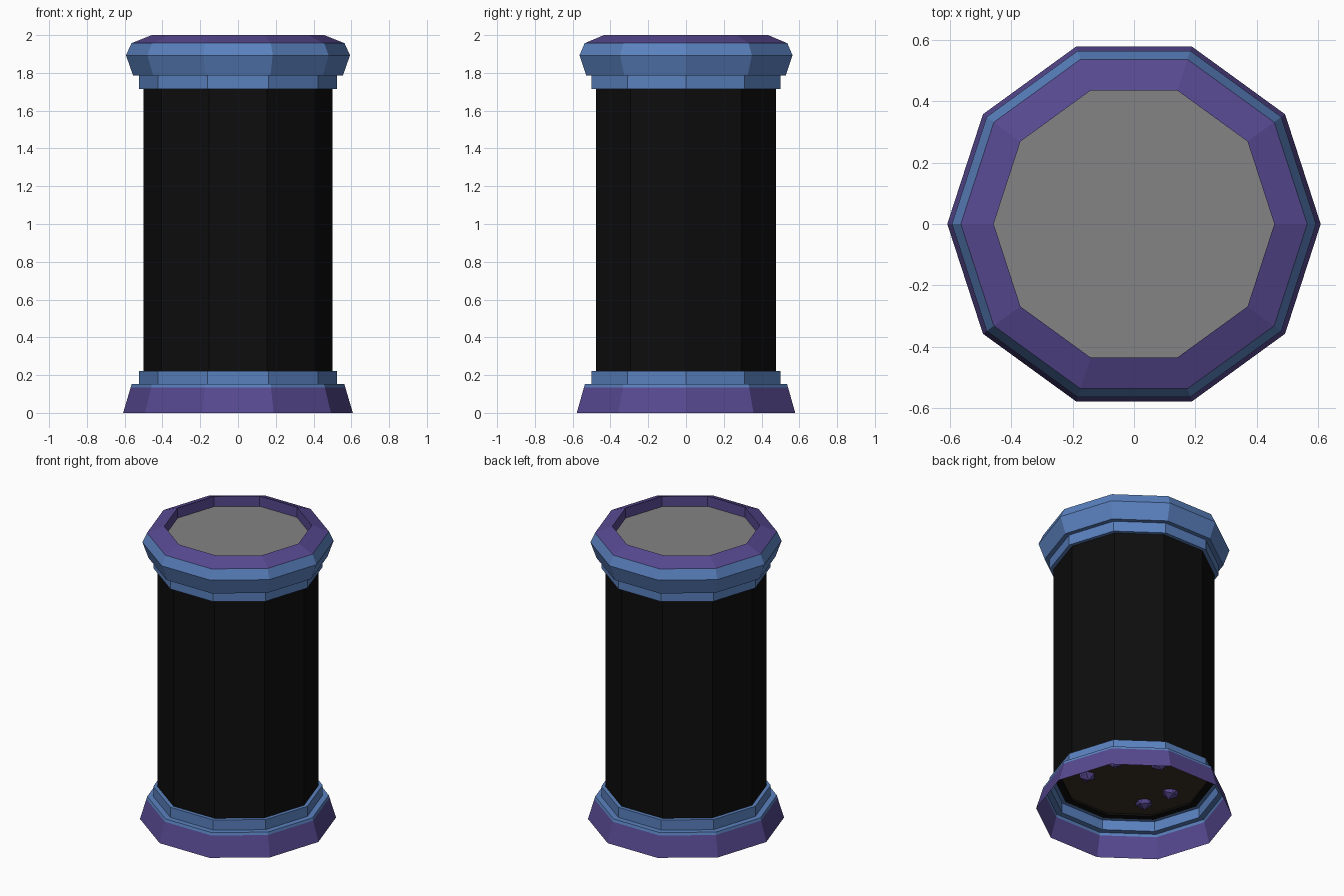
import bpy, bmesh, math
from mathutils import Matrix, Vector

if "Cube" in bpy.data.objects:
    bpy.data.objects.remove(bpy.data.objects["Cube"])

SIDES = 10


def material(name, rgb):
    m = bpy.data.materials.new(name)
    m.diffuse_color = (*rgb, 1.0)
    m.use_nodes = True
    m.node_tree.nodes["Principled BSDF"].inputs["Base Color"].default_value = m.diffuse_color
    return m


PURPLE = material("purple", (0.095, 0.066, 0.28))
BLUE = material("steel blue", (0.102, 0.22, 0.52))
BLACK = material("black glass", (0.004, 0.004, 0.004))
GREY = material("grey", (0.23, 0.23, 0.23))
BROWN = material("soil brown", (0.045, 0.028, 0.017))


def finish(bm, name, mat):
    mesh = bpy.data.meshes.new(name)
    bm.to_mesh(mesh)
    bm.free()
    mesh.materials.append(mat)
    obj = bpy.data.objects.new(name, mesh)
    bpy.context.collection.objects.link(obj)
    return obj


def lathe(name, profile, mat, cap=False):
    """Ten-sided shell from (radius, height) pairs, listed going up the outside."""
    bm = bmesh.new()
    rings = []
    for r, z in profile:
        rings.append([bm.verts.new((r * math.cos(math.tau * i / SIDES),
                                    r * math.sin(math.tau * i / SIDES), z))
                      for i in range(SIDES)])
    for a, b in zip(rings, rings[1:]):
        for i in range(SIDES):
            j = (i + 1) % SIDES
            bm.faces.new((a[i], a[j], b[j], b[i]))
    if cap:
        bm.faces.new(rings[-1])
    return finish(bm, name, mat)


# Base: flared purple foot, then a blue step and collar (hollow underneath)
lathe("base_foot", [(0.608, 0), (0.568, 0.135)], PURPLE)
lathe("base_collar", [(0.568, 0.135), (0.563, 0.153), (0.525, 0.153),
                      (0.525, 0.222), (0.5, 0.222)], BLUE)

# Dark glass body with an inturned lower edge
lathe("glass_body", [(0.455, 0.235), (0.455, 0.222), (0.5, 0.222), (0.5, 1.715)], BLACK)

# Lid: blue collar and bevelled ring, purple top rim with a sunken grey panel
lathe("lid_ring", [(0.5, 1.715), (0.525, 1.715), (0.525, 1.785), (0.555, 1.785),
                   (0.593, 1.893), (0.564, 1.957)], BLUE)
lathe("lid_rim", [(0.564, 1.957), (0.457, 2.0), (0.457, 1.93)], PURPLE)
lathe("lid_panel", [(0.457, 1.93)], GREY, cap=True)

# Soil floor inside the jar
lathe("soil", [(0.455, 0.235)], BROWN, cap=True)

# Purple crystals set in the soil, showing slightly below it
spots = [(-0.287, 0.065), (0.17, 0.17), (0.036, -0.30), (0.21, -0.19), (-0.10, 0.22)]
for n, (u, d) in enumerate(spots):
    pos = Vector(((d - u) / math.sqrt(2), (d + u) / math.sqrt(2), 0.25))
    bm = bmesh.new()
    bmesh.ops.create_icosphere(bm, subdivisions=1, radius=0.06)
    turn = Matrix.Rotation(n * 1.1, 4, 'Z') @ Matrix.Rotation(0.3, 4, 'X')
    bmesh.ops.transform(bm, matrix=Matrix.Translation(pos) @ turn, verts=bm.verts)
    finish(bm, f"crystal_{n + 1}", PURPLE)
